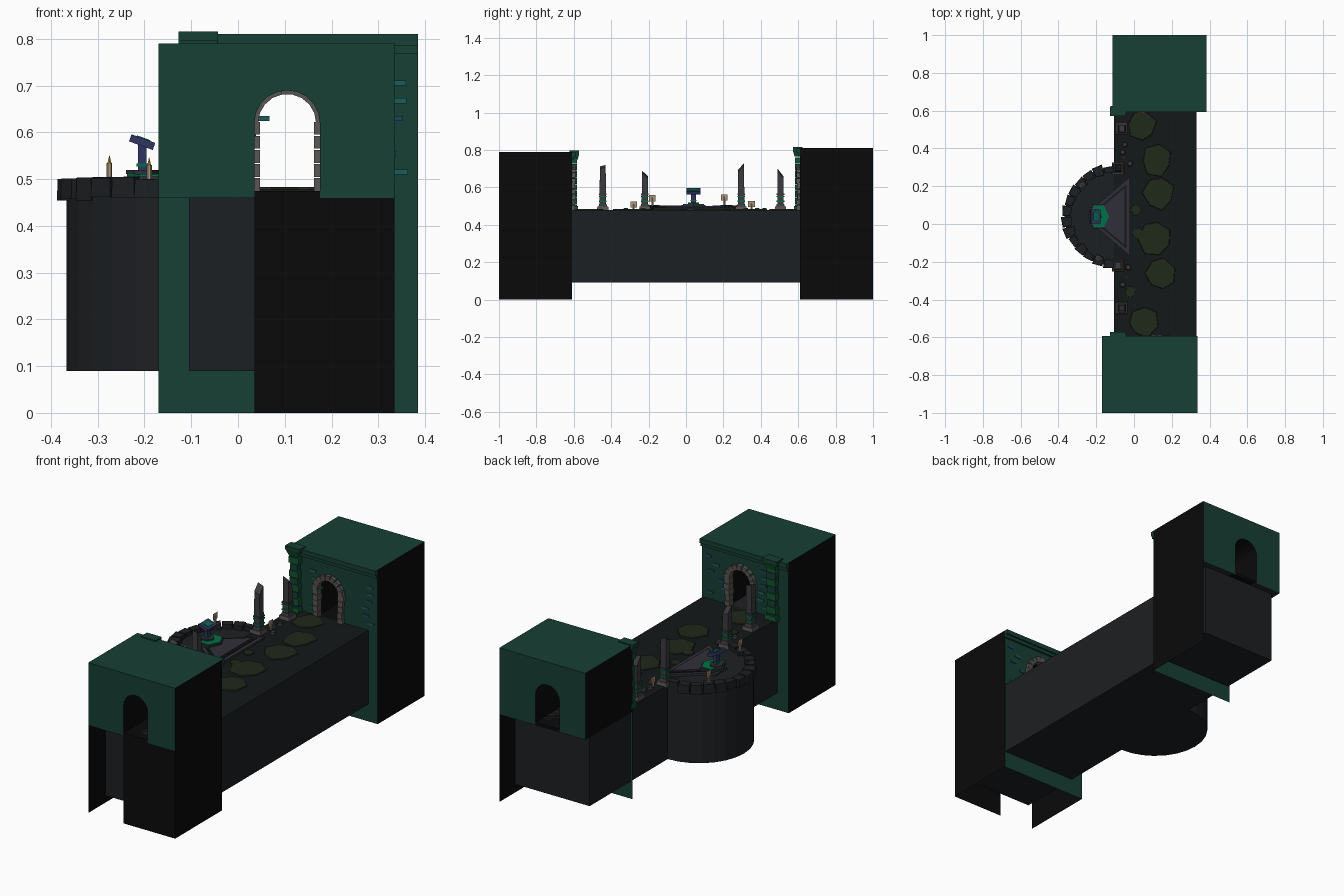
import bpy, bmesh, math, random
from mathutils import Matrix, Vector

if "Cube" in bpy.data.objects:
    bpy.data.objects.remove(bpy.data.objects["Cube"])

random.seed(4)
FLOOR = 0.475          # walkway level
AX, AR, AZ = 0.105, 0.07, 0.62   # doorway centre, radius, spring height


def mat(name, r, g, b):
    m = bpy.data.materials.new(name)
    m.diffuse_color = (r, g, b, 1)
    m.use_nodes = True
    m.node_tree.nodes["Principled BSDF"].inputs["Base Color"].default_value = m.diffuse_color
    return m


GREEN = mat("tower_green", 0.008, 0.05, 0.034)
BLACK = mat("shadow_black", 0.003, 0.003, 0.003)
DARK = mat("dark_stone", 0.012, 0.014, 0.016)
DECK = mat("deck_stone", 0.007, 0.009, 0.009)
OLIVE = mat("olive_slab", 0.014, 0.021, 0.010)
STONE = mat("grey_stone", 0.10, 0.095, 0.09)
SHAFT = mat("pillar_stone", 0.045, 0.042, 0.048)
PURPLE = mat("purple_stone", 0.03, 0.028, 0.04)
BLUE = mat("blue_metal", 0.03, 0.035, 0.12)
GLOW = mat("green_inlay", 0.0, 0.16, 0.06)
MOSS = mat("bright_green", 0.006, 0.085, 0.03)
TEAL = mat("teal_brick", 0.01, 0.11, 0.10)
NAVY = mat("blue_brick", 0.01, 0.06, 0.12)
WAX = mat("candle_wax", 0.4, 0.3, 0.2)
GOLD = mat("flame_gold", 0.7, 0.35, 0.03)


def mesh(name, verts, faces, m):
    me = bpy.data.meshes.new(name)
    me.from_pydata([tuple(v) for v in verts], [], faces)
    me.materials.append(m)
    ob = bpy.data.objects.new(name, me)
    bpy.context.collection.objects.link(ob)
    return ob


def fix(ob):
    bm = bmesh.new()
    bm.from_mesh(ob.data)
    bmesh.ops.recalc_face_normals(bm, faces=bm.faces)
    bm.to_mesh(ob.data)
    bm.free()
    return ob


def prism(name, pts, z0, z1, m, scale_top=1.0):
    n = len(pts)
    c = sum((Vector(p) for p in pts), Vector((0, 0))) / n
    top = [c + (Vector(p) - c) * scale_top for p in pts]
    v = [(p[0], p[1], z0) for p in pts] + [(p[0], p[1], z1) for p in top]
    f = [tuple(range(n))[::-1], tuple(range(n, 2 * n))]
    f += [(i, (i + 1) % n, n + (i + 1) % n, n + i) for i in range(n)]
    return fix(mesh(name, v, f, m))


def box(name, x0, x1, y0, y1, z0, z1, m, taper=1.0):
    return prism(name, [(x0, y0), (x1, y0), (x1, y1), (x0, y1)], z0, z1, m, taper)


def cbox(name, x, y, w, d, z0, z1, m, taper=1.0):
    return box(name, x - w / 2, x + w / 2, y - d / 2, y + d / 2, z0, z1, m, taper)


def ngon(x, y, r, n, a0=0.0, jit=0.0, sx=1.0):
    return [(x + sx * r * (1 + random.uniform(-jit, jit)) * math.cos(a0 + 2 * math.pi * i / n),
             y + r * (1 + random.uniform(-jit, jit)) * math.sin(a0 + 2 * math.pi * i / n)) for i in range(n)]


def arch(n=10):
    pts = [(AX - AR, FLOOR)]
    pts += [(AX - AR * math.cos(math.pi * i / n), AZ + AR * math.sin(math.pi * i / n)) for i in range(n + 1)]
    return pts + [(AX + AR, FLOOR)]


def wall_xz(name, pts, y, m):
    return mesh(name, [(p[0], y, p[1]) for p in pts], [tuple(range(len(pts)))], m)


def wall_yz(name, x, y0, y1, z0, z1, m):
    return mesh(name, [(x, y0, z0), (x, y1, z0), (x, y1, z1), (x, y0, z1)], [(0, 1, 2, 3)], m)


def tower(tag, s, x0, x1, top, left_bottom, lower_outer):
    """Hollow gatehouse; s is the sign of its y side."""
    yo, yi = s * 1.0, s * 0.61
    zl = 0.46
    # outer and inner walls with the doorway notched out
    for part, y in (("outer_wall", yo), ("inner_wall", yi)):
        pts = [(x0, zl), (x0, top), (x1, top), (x1, zl), (AX + AR, zl)] + arch()[::-1] + [(AX - AR, zl)]
        wall_xz(tag + part, pts, y, GREEN)
        wall_xz(tag + part + "_sill", [(AX - AR, zl), (AX + AR, zl), (AX + AR, FLOOR), (AX - AR, FLOOR)], y, BLACK)
    wall_xz(tag + "inner_wall_lower", [(x0, 0), (x1, 0), (x1, zl), (x0, zl)], yi, GREEN)
    if lower_outer:
        wall_xz(tag + "outer_wall_lower", [(AX - AR, 0), (x1, 0), (x1, zl), (AX - AR, zl)], yo, BLACK)
    # side walls and roof
    wall_yz(tag + "left_wall", x0, yi, yo, left_bottom, top, BLACK)
    wall_yz(tag + "right_wall", x1, yi, yo, 0, top, BLACK)
    mesh(tag + "roof", [(x0, yi, top), (x1, yi, top), (x1, yo, top), (x0, yo, top)], [(0, 1, 2, 3)], GREEN)
    # passage lining
    a = arch()
    n = len(a)
    mesh(tag + "passage", [(p[0], yi, p[1]) for p in a] + [(p[0], yo, p[1]) for p in a],
         [(i, (i + 1) % n, n + (i + 1) % n, n + i) for i in range(n)], BLACK)
    # cornice
    for h, d in ((0.012, 0.018), (0.03, 0.01)):
        box(tag + "cornice", x0, x1, yi - s * d, yi, top - h - 0.012, top - h + 0.012, GREEN)
    # door surround: jamb blocks then voussoirs
    for side in (-1, 1):
        for k in range(5):
            w = random.uniform(0.024, 0.034)
            cx = AX + side * (AR - 0.012 + w / 2)
            cbox(tag + "jamb_stone", cx, yi, w, random.uniform(0.03, 0.04),
                 FLOOR + k * 0.03, FLOOR + k * 0.03 + 0.027, STONE)
    for k in range(9):
        ob = cbox(tag + "arch_stone", 0, 0, 0.023, random.uniform(0.03, 0.04), -0.012, 0.016, STONE, 1.1)
        t = math.pi * (k + 0.5) / 9
        ob.matrix_world = (Matrix.Translation((AX + (AR + 0.003) * math.cos(t), yi, AZ + (AR + 0.003) * math.sin(t)))
                           @ Matrix.Rotation(math.pi / 2 - t, 4, 'Y'))
    # coloured accent bricks
    for k in range(12):
        x = x0 + 0.12 + 0.045 * random.random() if k % 2 else x1 - 0.03 - 0.12 * random.random()
        z = 0.51 + 0.038 * (k // 2)
        cbox(tag + "accent_brick", x, yi, 0.035, 0.008, z, z + 0.011, random.choice((TEAL, NAVY, TEAL)))
    # corner pilaster
    px, py = -0.085, yi - s * 0.012
    for k in range(8):
        w = 0.055 if k % 2 else 0.045
        cbox(tag + "pilaster_block", px, py, w + random.uniform(-.005, .005), 0.03, FLOOR + 0.036 * k,
             FLOOR + 0.036 * (k + 1) - 0.003, MOSS if k % 2 else GREEN)
    cbox(tag + "pilaster_foot", px, py, 0.07, 0.045, FLOOR, FLOOR + 0.025, MOSS, 0.9)
    cbox(tag + "pilaster_capital", px, py, 0.05, 0.035, top - 0.045, top - 0.015, MOSS, 1.5)
    cbox(tag + "pilaster_cap", px, py, 0.085, 0.05, top - 0.015, top + 0.006, GREEN)


tower("front_", -1, -0.17, 0.335, 0.79, 0.0, True)
tower("back_", 1, -0.115, 0.385, 0.81, 0.46, False)

# walkway body and irregular paving
box("walkway_body", -0.105, 0.33, -0.95, 0.95, 0.09, FLOOR, DARK)
box("walkway_deck", -0.105, 0.33, -0.61, 0.61, FLOOR, FLOOR + 0.003, DECK)
for x, y, r in ((.04, .52, .085), (.12, .34, .09), (.13, .165, .09), (.11, -.075, .095), (.14, -.265, .088),
                (.05, -.515, .085), (.01, .075, .03), (-.02, -.36, .03), (.02, -.05, .03)):
    prism("paving_slab", ngon(x, y, r, 7, random.random(), 0.13, 0.9), FLOOR, FLOOR + 0.008, OLIVE, 0.96)

# half-round balcony with a rim of rough stones
CX, CY = -0.105, 0.04


def polar(r, t):
    return (CX + r * math.cos(t), CY + r * math.sin(t))


prism("balcony", [polar(0.262, math.pi * (0.5 + i / 14)) for i in range(15)], 0.09, FLOOR + 0.004, DARK)
for i in range(14):
    t0, t1 = (math.pi * (0.5 + (i + e) / 14) for e in (0.04, 0.96))
    ri, ro = random.uniform(0.215, 0.23), random.uniform(0.268, 0.284)
    prism("rim_stone", [polar(ri, t0), polar(ro, t0), polar(ro - 0.004, t1), polar(ri + 0.006, t1)],
          0.45 + random.uniform(0, 0.012), 0.498 + random.uniform(0, 0.007), DARK, 0.94)

# stepped dais with green inlay
dais = [(-.02, -.17), (-.02, .25), (-.18, .115), (-.235, .085), (-.235, -.005), (-.18, -.035)]
c = Vector((-0.125, 0.04))
for name, k, z0, z1, m in (("dais_lower", 1.0, FLOOR, 0.489, PURPLE), ("dais_groove", 0.82, 0.489, 0.492, DECK),
                           ("dais_upper", 0.72, 0.489, 0.499, PURPLE)):
    prism(name, [c + (Vector(p) - c) * k for p in dais], z0, z1, m)
PX, PY = -0.205, 0.04
prism("lectern_base", ngon(PX + .02, PY, 0.075, 6, 0, 0, 0.8), 0.495, 0.506, PURPLE)
prism("lectern_inlay", ngon(PX + .02, PY, 0.066, 6, 0, 0, 0.8), 0.506, 0.511, GLOW)
prism("lectern_step", ngon(PX, PY, 0.035, 6), 0.511, 0.519, PURPLE)

# lectern post and tilted top
cbox("lectern_post", PX, PY, 0.018, 0.026, 0.515, 0.575, BLUE)
cbox("lectern_collar", PX, PY, 0.024, 0.032, 0.527, 0.533, GLOW)
tops = [cbox("lectern_top", 0, 0, 0.054, 0.075, -0.008, 0.008, BLUE),
        cbox("lectern_panel", 0, 0, 0.03, 0.04, 0.008, 0.010, GLOW)]
for ob in tops:
    ob.matrix_world = Matrix.Translation((PX, PY, 0.579)) @ Matrix.Rotation(math.radians(20), 4, 'Y')

# broken pillars
for x, y, h, slant in ((-.065, .505, .70, -.04), (-.085, .295, .73, .035), (-.085, -.22, .69, -.03), (-.065, -.445, .72, .008)):
    cbox("pillar_plinth", x, y, 0.062, 0.062, FLOOR, 0.497, STONE, 0.94)
    cbox("pillar_foot", x, y, 0.046, 0.046, 0.497, 0.512, SHAFT, 0.85)
    sh = cbox("pillar_shaft", x, y, 0.034, 0.034, 0.512, h, SHAFT, 0.92)
    for v in sh.data.vertices:
        if v.co.z > 0.6 and (v.co.y - y) * slant < 0:
            v.co.z -= abs(slant)
        if v.co.z > 0.6 and v.co.x > x:
            v.co.z -= 0.012
    for z, m in ((0.522, GLOW), (0.548, GLOW), (0.56, SHAFT)):
        cbox("pillar_band", x, y, 0.041, 0.041, z, z + 0.007, m)

# candles with flame cards, plus a little rubble
for x, y, z in ((-.275, .205, .535), (-.19, -.18, .53), (-.055, .35, .50), (-.04, -.28, .497)):
    prism("candle_dish", ngon(x, y, 0.014, 8), FLOOR, z - 0.03, SHAFT)
    prism("candle", ngon(x, y, 0.006, 6), z - 0.035, z, WAX)
    prism("flame", ngon(x, y, 0.004, 4), z, z + 0.016, GOLD, 0.1)
    wall_yz("flame_card", x, y - 0.018, y + 0.018, z - 0.006, z + 0.028, WAX)
for x, y in ((-.02, .32), (-.06, .38), (-.03, -.23), (-.06, -.32), (-.05, .42)):
    prism("rubble", ngon(x, y, 0.016, 7, 0, 0.15), FLOOR, FLOOR + 0.014, SHAFT, 0.7)
